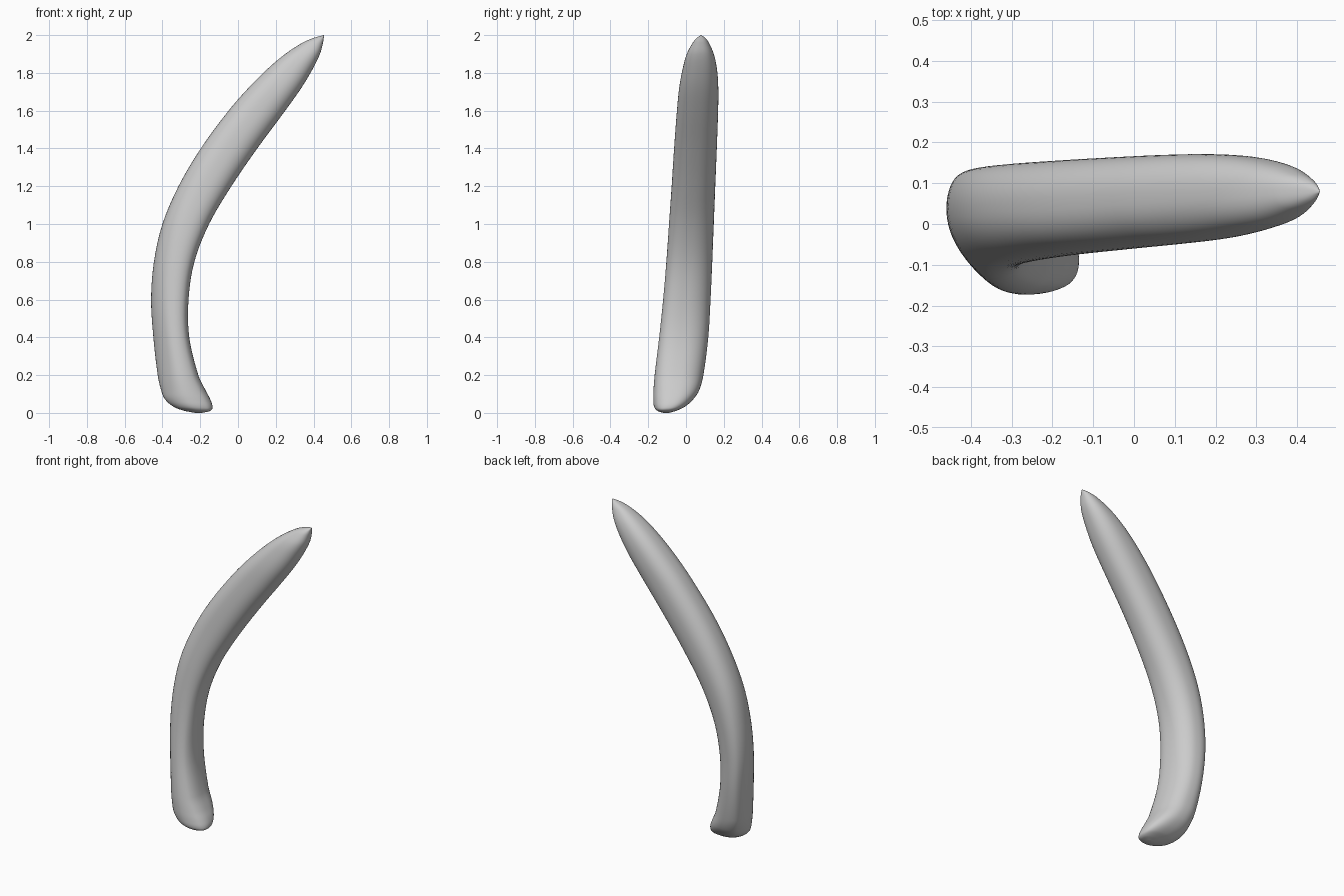
import bpy, bmesh, math

if "Cube" in bpy.data.objects:
    bpy.data.objects.remove(bpy.data.objects["Cube"])

# Horizontal sections: z, x min, x max, y min, y max, skew
SECTIONS = [
    (0.00, -0.225, -0.19, -0.12, -0.09, 0.0),
    (0.01, -0.28, -0.148, -0.15, -0.055, 0.0),
    (0.03, -0.337, -0.135, -0.168, -0.01, 0.0),
    (0.07, -0.385, -0.146, -0.173, 0.037, -0.05),
    (0.12, -0.407, -0.172, -0.172, 0.07, -0.1),
    (0.20, -0.425, -0.210, -0.166, 0.092, -0.18),
    (0.40, -0.448, -0.258, -0.142, 0.118, -0.25),
    (0.60, -0.46, -0.262, -0.121, 0.13, -0.26),
    (0.80, -0.445, -0.231, -0.104, 0.139, -0.2),
    (1.00, -0.40, -0.153, -0.09, 0.147, -0.12),
    (1.20, -0.315, -0.035, -0.076, 0.155, -0.05),
    (1.40, -0.197, 0.102, -0.063, 0.163, 0.0),
    (1.60, -0.05, 0.25, -0.048, 0.17, 0.0),
    (1.72, 0.055, 0.335, -0.036, 0.171, 0.0),
    (1.82, 0.155, 0.395, -0.018, 0.164, 0.0),
    (1.90, 0.25, 0.434, 0.004, 0.147, 0.0),
    (1.96, 0.342, 0.45, 0.036, 0.121, 0.0),
    (1.985, 0.40, 0.454, 0.057, 0.102, 0.0),
    (2.00, 0.454, 0.456, 0.079, 0.081, 0.0),
]
SIDES, STEPS = 64, 5


def spline(points, steps):
    """Cubic through the section rows, with tangents weighted by spacing in z."""
    def slope(i):
        a, b = points[max(i - 1, 0)], points[min(i + 1, len(points) - 1)]
        return [(q - p) / (b[0] - a[0]) for p, q in zip(a, b)]
    out = []
    for i in range(len(points) - 1):
        p, q, m, n = points[i], points[i + 1], slope(i), slope(i + 1)
        h = q[0] - p[0]
        for s in range(steps):
            t = s / steps
            a, b = 2*t**3 - 3*t**2 + 1, t**3 - 2*t**2 + t
            c, d = 3*t**2 - 2*t**3, t**3 - t**2
            out.append([a*p[k] + b*h*m[k] + c*q[k] + d*h*n[k] for k in range(6)])
    return out + [list(points[-1])]


def full(v, power):
    """Squared-off sine, for a fuller cross-section."""
    return math.copysign(abs(v) ** power, v)


# Curved horn, skinned ring by ring; the front left side stays rounder low down
bm = bmesh.new()
rings = []
for z, x0, x1, y0, y1, skew in spline(SECTIONS, STEPS):
    low = min(1, max(0, 1.3 - z))
    ring = []
    for i in range(SIDES):
        t = math.tau * i / SIDES
        power = 0.84 + 0.25 * low * max(0, -math.cos(t - math.pi / 4))
        x = (x0 + x1) / 2 + (x1 - x0) / 2 * full(math.cos(t), power)
        y = (y0 + y1) / 2 + (y1 - y0) / 2 * full(math.sin(t + skew), power)
        ring.append(bm.verts.new((x, y, z)))
    rings.append(ring)
for a, b in zip(rings, rings[1:]):
    for i in range(SIDES):
        j = (i + 1) % SIDES
        bm.faces.new((a[i], a[j], b[j], b[i]))
bm.faces.new(rings[0][::-1])
bm.faces.new(rings[-1])
bmesh.ops.recalc_face_normals(bm, faces=bm.faces)
for f in bm.faces:
    f.smooth = True
mesh = bpy.data.meshes.new("curved_horn")
bm.to_mesh(mesh)
bm.free()
horn = bpy.data.objects.new("curved_horn", mesh)
bpy.context.collection.objects.link(horn)
